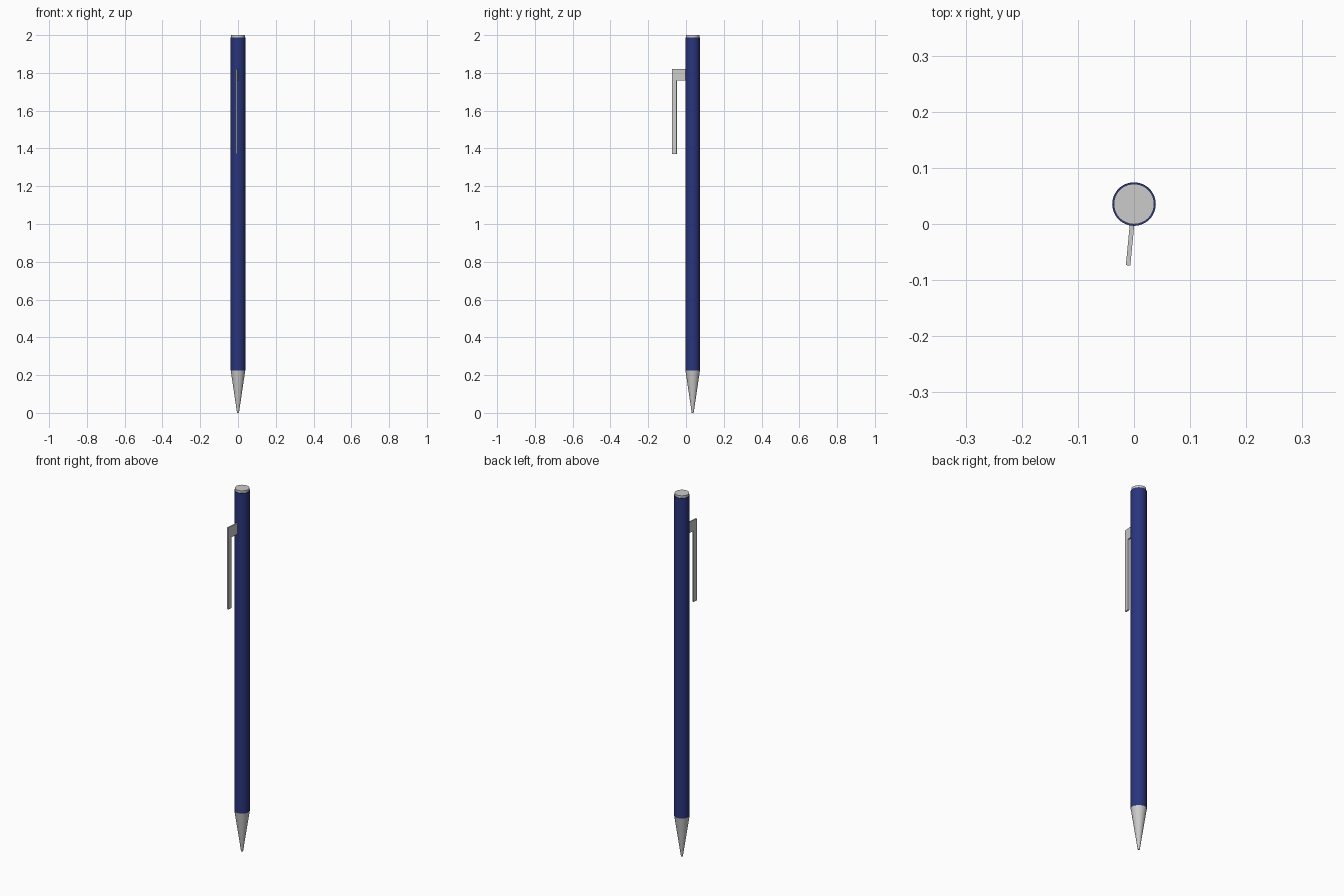
import bpy, bmesh, math

if "Cube" in bpy.data.objects:
    bpy.data.objects.remove(bpy.data.objects["Cube"])

CY = 0.0355    # pen axis sits behind y = 0 to balance the clip
SEG = 48


def lathe(name, profile, mat=None):
    """Revolve (radius, z) points about the pen axis, closing both ends."""
    bm = bmesh.new()
    rings = []
    for r, z in profile:
        rings.append([bm.verts.new((r * math.cos(2 * math.pi * i / SEG),
                                    r * math.sin(2 * math.pi * i / SEG), z))
                      for i in range(SEG)])
    for a, b in zip(rings, rings[1:]):
        for i in range(SEG):
            j = (i + 1) % SEG
            bm.faces.new((a[i], a[j], b[j], b[i]))
    bm.faces.new(rings[0][::-1])
    bm.faces.new(rings[-1])
    return finish(name, bm, mat)


def finish(name, bm, mat=None):
    bmesh.ops.recalc_face_normals(bm, faces=bm.faces[:])
    me = bpy.data.meshes.new(name)
    bm.to_mesh(me)
    bm.free()
    ob = bpy.data.objects.new(name, me)
    ob.location.y = CY
    bpy.context.collection.objects.link(ob)
    if mat:
        me.materials.append(mat)
    bpy.ops.object.select_all(action='DESELECT')
    ob.select_set(True)
    bpy.context.view_layer.objects.active = ob
    bpy.ops.object.shade_smooth_by_angle(angle=math.radians(30))
    return ob


blue = bpy.data.materials.new("barrel_blue")
blue.diffuse_color = (0.022, 0.035, 0.2, 1)
blue.use_nodes = True
blue.node_tree.nodes["Principled BSDF"].inputs["Base Color"].default_value = blue.diffuse_color

# Barrel, writing tip and end cap
lathe("barrel", [(0.0388, 0.225), (0.0388, 1.987)], blue)
lathe("tip", [(0.005, 0.0), (0.0385, 0.225)])
lathe("end_cap", [(0.036, 1.98), (0.036, 2.0)])

# Pocket clip: thin L profile, turned slightly about the pen axis
W = 0.004
profile = [(-0.034, 1.82), (-0.1097, 1.82), (-0.1097, 1.37),
           (-0.085, 1.37), (-0.085, 1.76), (-0.034, 1.76)]
bm = bmesh.new()
face = bm.faces.new([bm.verts.new((-W, y, z)) for y, z in profile])
ext = bmesh.ops.extrude_face_region(bm, geom=[face])
bmesh.ops.translate(bm, vec=(2 * W, 0, 0),
                    verts=[v for v in ext["geom"] if isinstance(v, bmesh.types.BMVert)])
clip = finish("pocket_clip", bm)
clip.rotation_euler.z = math.radians(-5.5)
